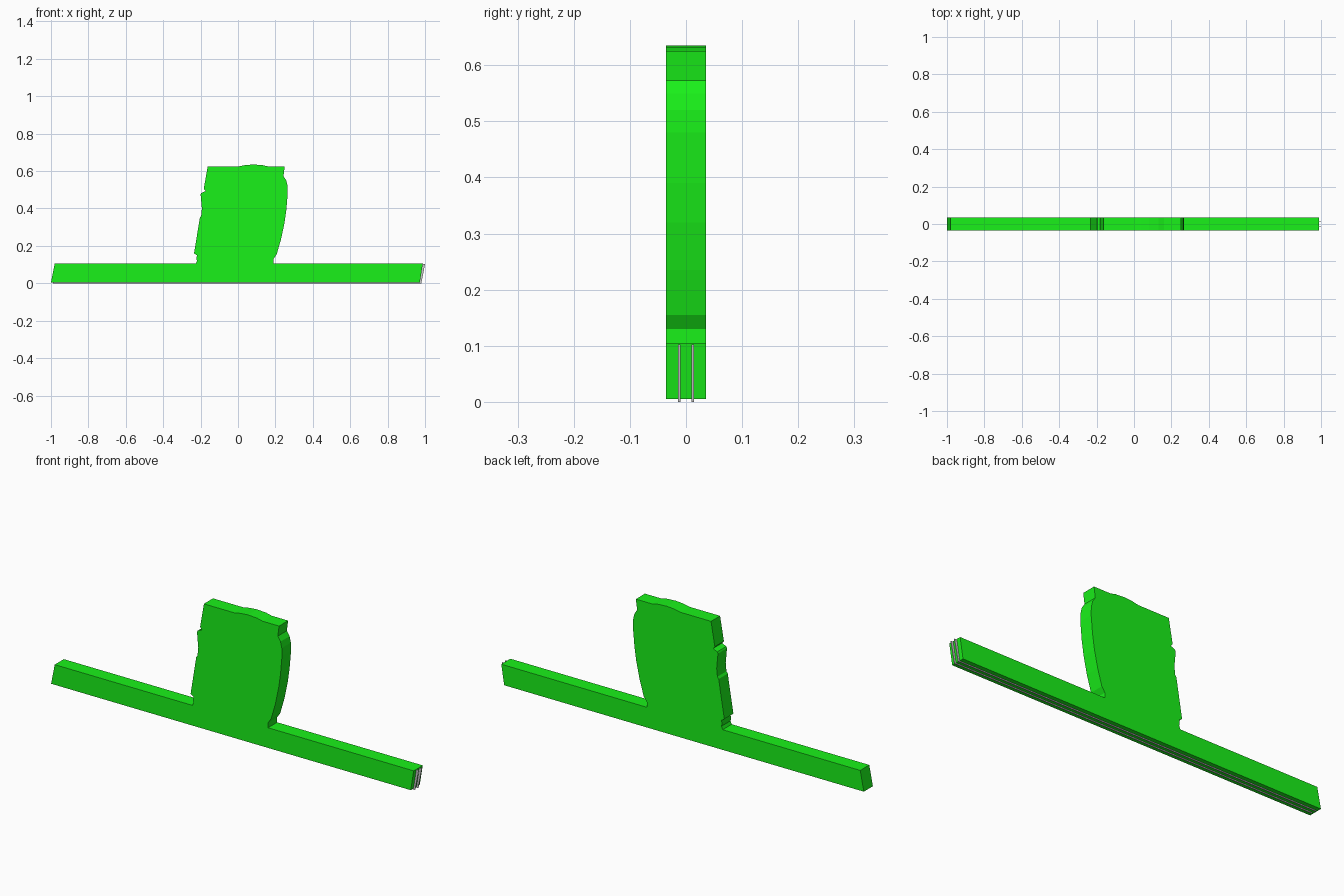
import bpy, bmesh

if "Cube" in bpy.data.objects:
    bpy.data.objects.remove(bpy.data.objects["Cube"])

HALF = 0.0355  # half of the overall thickness


def material(name, colour):
    m = bpy.data.materials.new(name)
    m.diffuse_color = colour
    m.use_nodes = True
    m.node_tree.nodes["Principled BSDF"].inputs["Base Color"].default_value = m.diffuse_color
    return m


def extrude_profile(name, points, y0, y1, mat=None):
    """Closed x-z outline extruded from y0 to y1."""
    bm = bmesh.new()
    face = bm.faces.new([bm.verts.new((x, y0, z)) for x, z in points])
    new = bmesh.ops.extrude_face_region(bm, geom=[face])["geom"]
    bmesh.ops.translate(bm, vec=(0, y1 - y0, 0),
                        verts=[v for v in new if isinstance(v, bmesh.types.BMVert)])
    bmesh.ops.recalc_face_normals(bm, faces=bm.faces)
    mesh = bpy.data.meshes.new(name)
    bm.to_mesh(mesh)
    bm.free()
    obj = bpy.data.objects.new(name, mesh)
    bpy.context.collection.objects.link(obj)
    if mat:
        mesh.materials.append(mat)
    return obj


green = material("bright_green", (0.01, 0.88, 0.01, 1))

# Ragged tower and slanted-end base bar share one outline
base_right = [(-1.0, 0.005), (0.972, 0.005), (0.988, 0.105)]
right_edge = [(0.19, 0.105), (0.19, 0.13), (0.207, 0.155), (0.23, 0.235),
              (0.248, 0.32), (0.258, 0.39), (0.266, 0.48), (0.265, 0.52),
              (0.258, 0.55), (0.243, 0.573), (0.25, 0.625)]
top_edge = [(0.16, 0.625), (0.13, 0.632), (0.08, 0.635), (0.04, 0.632),
            (0.005, 0.625), (-0.162, 0.625)]
left_edge = [(-0.183, 0.505), (-0.173, 0.493), (-0.196, 0.483), (-0.2, 0.475),
             (-0.193, 0.40), (-0.197, 0.36), (-0.204, 0.35), (-0.235, 0.16),
             (-0.22, 0.15), (-0.222, 0.13), (-0.219, 0.12), (-0.226, 0.105)]
base_left = [(-0.98, 0.105)]
extrude_profile("sign_body", base_right + right_edge + top_edge + left_edge + base_left,
                -HALF, HALF, green)

# Thin inner sheets peeking out under the bar and at its right end
sheet = [(-0.99, 0.0), (0.98, 0.0), (1.0, 0.102), (0.9, 0.102), (0.9, 0.02), (-0.99, 0.02)]
for i, y in enumerate((-0.012, 0.012)):
    extrude_profile(f"inner_sheet_{i + 1}", sheet, y - 0.002, y + 0.002)
